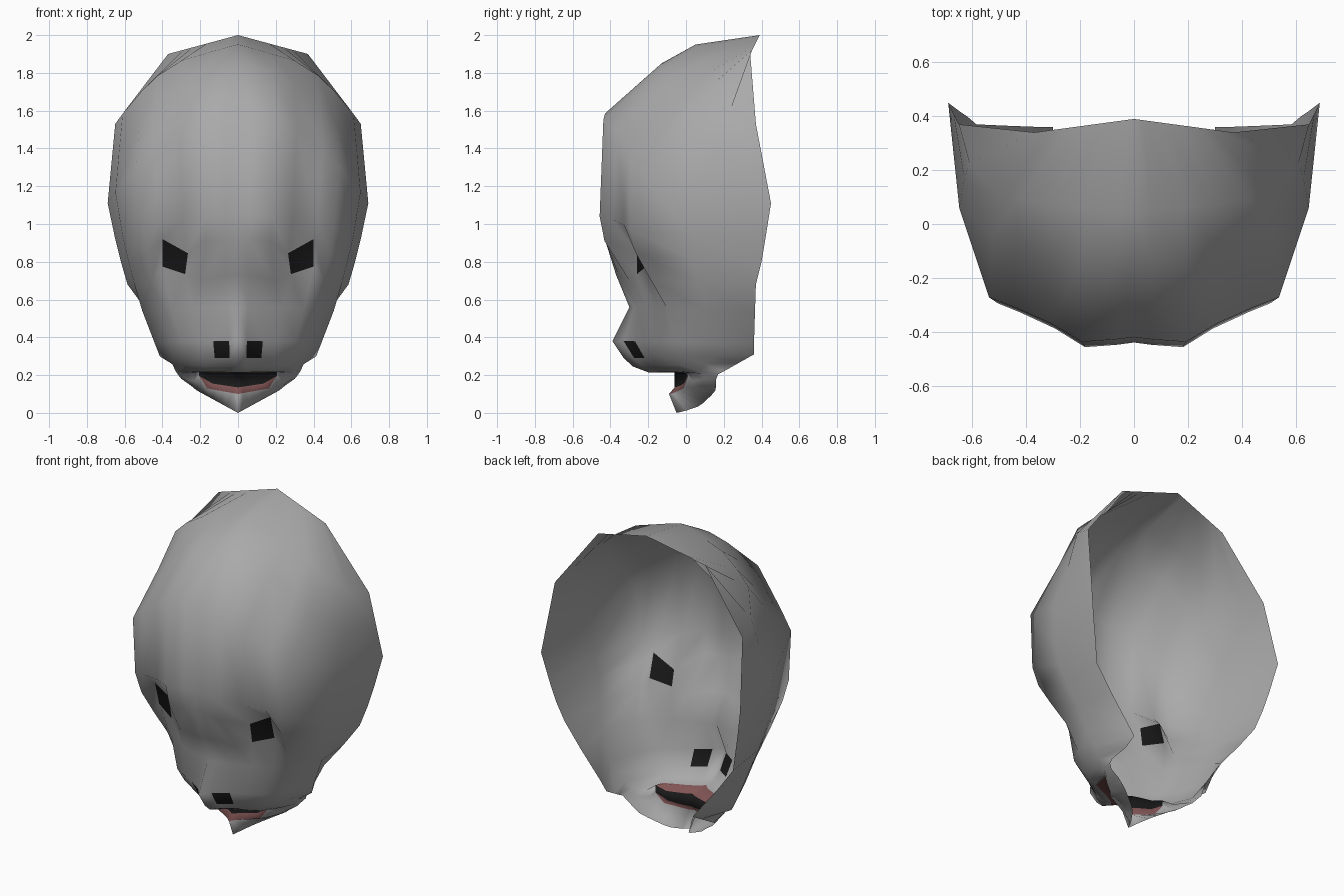
import bpy, bmesh

# Cross-sections from crown to chin:
# centre z, centre y, rim x, rim y, rim z, pointedness, z exponent
ROWS = [
    (2.00, 0.39, 0.37, 0.34, 1.90, 0.0, 1),    # crown edge
    (1.95, 0.05, 0.65, 0.37, 1.53, 0.0, 2.2),
    (1.85, -0.13, 0.67, 0.41, 1.32, 0.0, 2),
    (1.59, -0.42, 0.69, 0.45, 1.11, 0.0, 2),
    (1.05, -0.44, 0.65, 0.42, 0.92, 0.0, 2),   # brow
    (0.92, -0.43, 0.62, 0.40, 0.80, 0.1, 2),   # eye top
    (0.73, -0.37, 0.585, 0.37, 0.68, 0.3, 2),  # eye bottom
    (0.56, -0.30, 0.54, 0.365, 0.54, 0.5, 2),
    (0.38, -0.39, 0.47, 0.36, 0.37, 1.0, 2),   # nose tip
    (0.29, -0.33, 0.44, 0.36, 0.30, 1.0, 2),   # nose base
    (0.245, -0.28, 0.37, 0.28, 0.26, 1.0, 2),  # upper lip
    (0.215, -0.20, 0.33, 0.20, 0.22, 1.0, 2),  # lip edge
    (0.215, -0.06, 0.32, 0.17, 0.205, 1.0, 2), # mouth top
    (0.135, -0.06, 0.30, 0.16, 0.18, 1.0, 1),  # mouth bottom
    (0.10, -0.09, 0.25, 0.16, 0.145, 1.0, 1),  # lower lip
    (0.00, -0.05, 0.22, 0.155, 0.12, 1.0, 1),  # chin
]
U = [0, 0.1, 0.28, 0.45, 0.65, 0.78, 0.94, 1]
BLUNT = [0, -0.01, -0.02, 0.06, 0.13, 0.17, 0.55, 1]
POINTED = [0, 0.08, 0.16, 0.22, 0.30, 0.44, 0.68, 1]
UNDER_CHIN = [0, 0.25, 0.55, 0.70, 0.82, 0.90, 0.98, 1]

# Sculpted points: crown facet, eye, nose side, tucked-in jaw rim, mouth corner
TWEAKS = {
    (1, 1): (0.06, 0.05, 1.935), (1, 2): (0.18, 0.06, 1.90), (1, 3): (0.30, 0.07, 1.865),
    (5, 3): (0.265, -0.26, 0.845), (5, 4): (0.40, -0.25, 0.92),
    (6, 3): (0.28, -0.26, 0.735), (6, 4): (0.40, -0.21, 0.775),
    (6, 2): (0.19, -0.30, 0.70),
    (7, 7): (0.475, 0.365, 0.53), (8, 7): (0.345, 0.36, 0.37),
    (9, 7): (0.30, 0.36, 0.31), (10, 7): (0.30, 0.28, 0.265),
    (12, 4): (0.21, 0.0, 0.235), (13, 4): (0.205, 0.01, 0.195),
}


def point(i, j):
    if (i, j) in TWEAKS:
        return TWEAKS[i, j]
    z0, y0, xr, yr, zr, t, p = ROWS[i]
    f = BLUNT[j] * (1 - t) + POINTED[j] * t
    if i == 0:
        f = U[j]
    elif i == len(ROWS) - 1:
        f = UNDER_CHIN[j]
    return (xr * U[j], y0 + (yr - y0) * f, z0 + (zr - z0) * U[j] ** p)


def part_index(i, j):
    """0 = shell, 1 = lip, 2 = dark eye, nostril or mouth."""
    if (i == 5 and j == 3) or (i == 8 and j == 1) or (i == 12 and j < 4):
        return 2
    return 1 if i in (11, 13) and j < 4 else 0


# Half of the face shell, with dark panes in the openings
bm = bmesh.new()
grid = [[bm.verts.new(point(i, j)) for j in range(len(U))] for i in range(len(ROWS))]
for i in range(len(ROWS) - 1):
    for j in range(len(U) - 1):
        f = bm.faces.new((grid[i][j], grid[i + 1][j], grid[i + 1][j + 1], grid[i][j + 1]))
        f.smooth = True
        f.material_index = part_index(i, j)
mesh = bpy.data.meshes.new("face_mask")
bm.to_mesh(mesh)
bm.free()

# Grey shell, dull red lips, black openings
for name, colour in (("shell_grey", (0.4, 0.4, 0.4, 1)),
                     ("lip_red", (0.22, 0.09, 0.09, 1)),
                     ("opening_black", (0.01, 0.01, 0.01, 1))):
    mat = bpy.data.materials.new(name)
    mat.diffuse_color = colour
    mesh.materials.append(mat)

mask = bpy.data.objects.new("face_mask", mesh)
bpy.context.collection.objects.link(mask)

# Mirror to the other side
mirror = mask.modifiers.new("mirror", 'MIRROR')
mirror.use_axis[0] = True
mirror.use_clip = True
